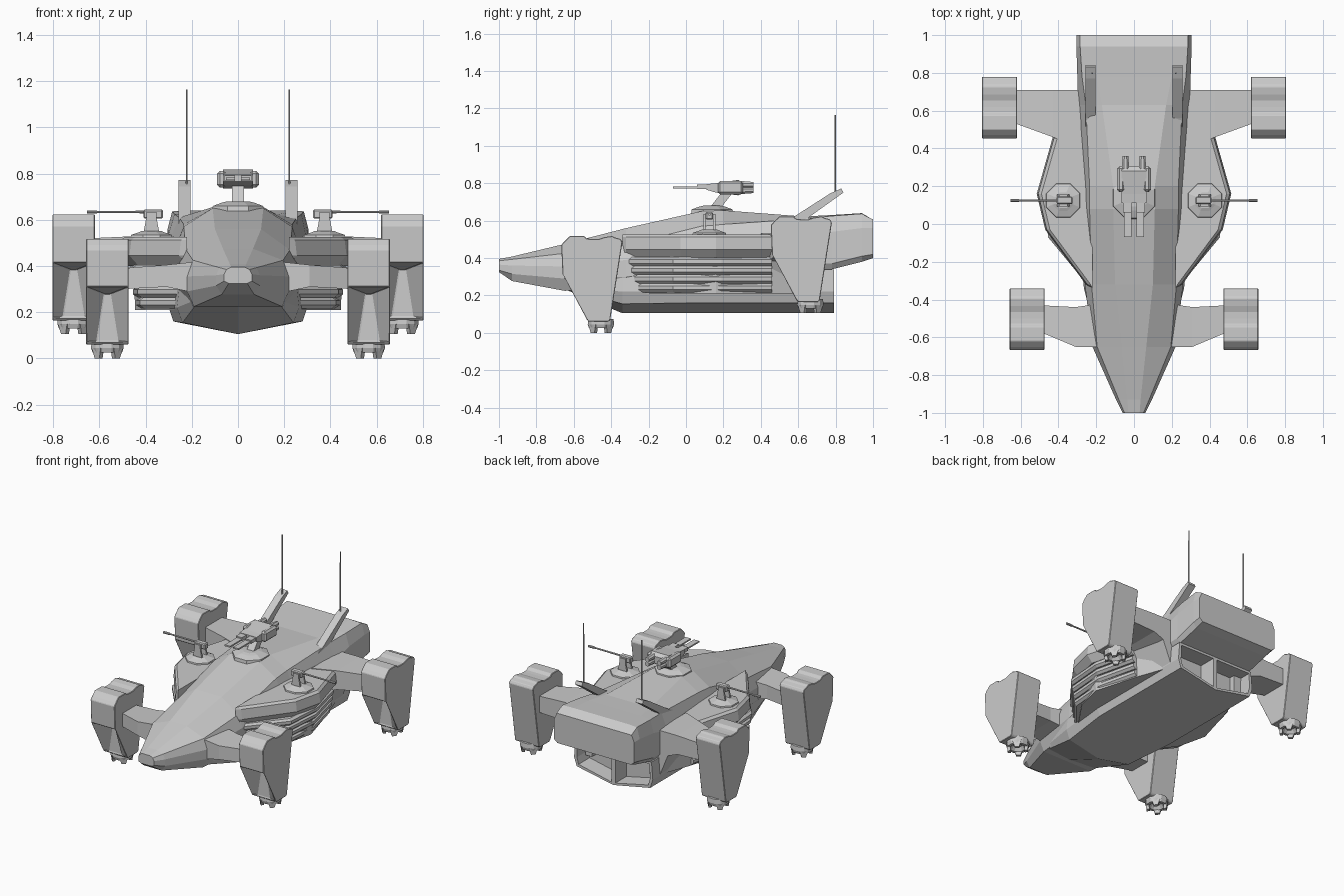
import bpy, bmesh, math
from mathutils import Vector

if "Cube" in bpy.data.objects:
    bpy.data.objects.remove(bpy.data.objects["Cube"])


def finish(name, bm, mirror=False, bevel=0.0):
    bmesh.ops.recalc_face_normals(bm, faces=bm.faces)
    me = bpy.data.meshes.new(name)
    bm.to_mesh(me)
    bm.free()
    ob = bpy.data.objects.new(name, me)
    bpy.context.collection.objects.link(ob)
    if bevel:
        b = ob.modifiers.new("bevel", "BEVEL")
        b.width, b.segments, b.limit_method = bevel, 1, "ANGLE"
    if mirror:
        ob.modifiers.new("mirror", "MIRROR").use_mirror_merge = False
    return ob


def loft_bm(rings):
    """Skin a list of equal-length closed rings and cap both ends."""
    bm = bmesh.new()
    vs = [[bm.verts.new(p) for p in r] for r in rings]
    n = len(rings[0])
    for a, b in zip(vs, vs[1:]):
        for i in range(n):
            j = (i + 1) % n
            bm.faces.new((a[i], a[j], b[j], b[i]))
    bm.faces.new(vs[0][::-1])
    bm.faces.new(vs[-1])
    bmesh.ops.recalc_face_normals(bm, faces=bm.faces)
    return bm


def loft(name, rings, **kw):
    return finish(name, loft_bm(rings), **kw)


def box(name, x, y, z, **kw):
    ring = lambda h: [(x[0], y[0], h), (x[1], y[0], h), (x[1], y[1], h), (x[0], y[1], h)]
    return loft(name, [ring(z[0]), ring(z[1])], **kw)


def slab_rings(prof, x0, x1):
    """Side profile (y, z) extruded across x."""
    return [[(x, y, z) for y, z in prof] for x in (x0, x1)]


def lathe(name, c, prof, n=8, **kw):
    """(radius, z) steps around a vertical axis at c = (x, y)."""
    return loft(name, [[(c[0] + r * math.cos((i + .5) * math.tau / n),
                         c[1] + r * math.sin((i + .5) * math.tau / n), z)
                        for i in range(n)] for r, z in prof], **kw)


def rod(name, a, b, r0, r1=None, n=8, **kw):
    a, b = Vector(a), Vector(b)
    q = (b - a).to_track_quat("Z", "Y")
    ring = lambda c, r: [c + q @ Vector((r * math.cos((i + .5) * math.tau / n),
                                         r * math.sin((i + .5) * math.tau / n), 0)) for i in range(n)]
    return loft(name, [ring(a, r0), ring(b, r1 or r0)], **kw)


# Upper hull: half sections (x, z) along y, from belly to roof
sections = [
    (-1.0, [(.04, .325), (.06, .335), (.06, .365), (.05, .385), (.03, .395)]),
    (-.93, [(.07, .277), (.095, .315), (.095, .36), (.08, .393), (.035, .408)]),
    (-.65, [(.19, .225), (.22, .29), (.22, .355), (.195, .425), (.065, .475)]),
    (-.32, [(.22, .23), (.26, .30), (.26, .39), (.225, .47), (.10, .56)]),
    (.08, [(.27, .34), (.285, .36), (.28, .44), (.235, .57), (.11, .65)]),
    (.20, [(.27, .34), (.285, .36), (.285, .45), (.235, .58), (.11, .655)]),
    (.63, [(.28, .34), (.30, .37), (.30, .50), (.255, .61), (.17, .622)]),
    (.78, [(.28, .34), (.30, .37), (.30, .54), (.275, .625), (.20, .63)]),
    (.94, [(.28, .38), (.305, .41), (.305, .56), (.285, .637), (.20, .64)]),
    (1.0, [(.28, .40), (.305, .42), (.305, .56), (.285, .605), (.20, .605)]),
]
loft("upper_hull", [[(x, y, z) for x, z in h] + [(-x, y, z) for x, z in h[::-1]]
                    for y, h in sections])

# V-shaped keel, each half with a recessed exhaust bay at the back
keel = [(-.64, [(0, .23), (.18, .235), (.19, .25), (.19, .34), (0, .34)]),
        (-.34, [(0, .105), (.24, .155), (.265, .22), (.25, .34), (0, .34)]),
        (.0, [(0, .105), (.28, .16), (.30, .22), (.29, .34), (0, .34)]),
        (.79, [(0, .105), (.28, .16), (.30, .22), (.29, .34), (0, .34)])]
bm = loft_bm([[(x, y, z) for x, z in h] for y, h in keel])
back = [f for f in bm.faces if f.calc_center_median().y > .78]
bmesh.ops.inset_individual(bm, faces=back, thickness=.022)
bmesh.ops.inset_individual(bm, faces=back, thickness=0, depth=-.12)
finish("keel", bm, mirror=True)

# Side sponsons with stacked louvres underneath
plan = [(.22, -.34), (.255, -.32), (.47, -.03), (.515, .16), (.43, .46), (.34, .71), (.22, .71)]


def level(d, z):
    return [(max(.2, x - (d if x > .23 else 0)), y, z) for x, y in plan]


loft("sponson", [level(.04, .40), level(.0, .445), level(.008, .512), level(.025, .526)], mirror=True)
loft("sponson_core", [level(.07, .21), level(.06, .42)], mirror=True)
louvre = [(.20, -.33), (.24, -.33), (.455, -.07), (.475, .19), (.41, .46), (.20, .46)]
for i in range(4):
    z = .217 + i * .047
    d = .010 * (3 - i)
    ring = lambda e, h: [(x - (d + e if x > .21 else 0), y, h) for x, y in louvre]
    loft("louvre", [ring(.016, z), ring(0, z + .014), ring(0, z + .034), ring(.016, z + .047)], mirror=True)
# Rear flange joining the sponson to the keel
loft("rear_flange", [[(.28, .42, .18), (.28, .71, .18), (.28, .71, .52), (.28, .42, .52)],
                     [(.40, .45, .40), (.37, .71, .40), (.37, .71, .52), (.43, .46, .52)]], mirror=True)


def arm(name, pts):
    """Strut given as (x, y0, y1, z0, z1) stations."""
    loft(name, [[(x, a, l), (x, b, l), (x, b, h), (x, a, h)] for x, a, b, l, h in pts], mirror=True)


arm("front_arm", [(.17, -.65, -.42, .28, .42), (.31, -.65, -.44, .31, .405), (.50, -.57, -.43, .30, .39)])
arm("rear_arm", [(.28, .40, .71, .34, .53), (.43, .46, .71, .40, .53), (.65, .54, .71, .41, .52)])

# Four thruster pods: body with a carved front, nozzle with claws
pod = [(-.212, .47), (-.205, .31), (-.075, .07), (-.065, .06), (.04, .06), (.05, .07), (.115, .485),
       (.105, .502), (.075, .51), (.06, .518), (.02, .512), (-.01, .502), (-.045, .502), (-.075, .504),
       (-.09, .518), (-.165, .518), (-.195, .49)]
for label, px, py, pz in (("front", .566, -.455, 0), ("rear", .712, .665, .105)):
    bm = loft_bm(slab_rings([(py + y, pz + z) for y, z in pod], px - .092, px + .092))
    slope = min(bm.faces, key=lambda f: (f.calc_center_median() - Vector((px, py - .14, pz + .19))).length)
    bmesh.ops.inset_individual(bm, faces=[slope], thickness=.006)
    for v in slope.verts:
        s = 1 if v.co.x > px else -1
        v.co = (px + s * .014, py - .07, pz + .28) if v.co.z > pz + .19 else (px + s * .045, py - .071, pz + .075)
    finish(label + "_pod", bm, bevel=.006, mirror=True)
    lathe(label + "_nozzle", (px, py), [(.07, pz + .075), (.073, pz + .045), (.066, pz + .025),
                                        (.048, pz + .025), (.03, pz + .05)], n=12, mirror=True)
    for k in range(4):
        a = math.pi / 4 + k * math.pi / 2
        u, v = Vector((math.cos(a), math.sin(a), 0)), Vector((-math.sin(a), math.cos(a), 0))
        c = Vector((px, py, pz))
        ring = lambda r, w, z: [c + u * (r + i) + v * j + Vector((0, 0, z))
                                for i, j in ((-.012, -w), (.008, -w), (.008, w), (-.012, w))]
        loft(label + "_claw", [ring(.06, .028, .045), ring(.055, .014, 0)], mirror=True)

# Side gun turrets pointing outward
gx, gy = .375, .125
lathe("side_turret_base", (gx, gy), [(.10, .515), (.095, .535), (.06, .546), (.045, .552)], mirror=True)
for dy in (-.032, .02):
    loft("side_gun_bracket", [[(gx - w, gy + dy, z), (gx + w, gy + dy, z),
                               (gx + w, gy + dy + .012, z), (gx - w, gy + dy + .012, z)]
                              for w, z in ((.035, .54), (.022, .61), (.022, .635))], mirror=True)
box("side_gun_body", (.325, .41), (gy - .02, gy + .02), (.605, .645), bevel=.006, mirror=True)
rod("side_gun_barrel", (.40, gy, .634), (.655, gy, .634), .006, .005, mirror=True)
rod("side_gun_muzzle", (.61, gy, .634), (.655, gy, .634), .008, mirror=True)

# Central roof turret with twin barrels
lathe("roof_turret_base", (0, .14), [(.122, .635), (.118, .66), (.075, .675), (.05, .68)])
loft("roof_turret_post", slab_rings([(.12, .66), (.18, .66), (.25, .75), (.19, .75)], -.026, .026))
loft("roof_gun_body", slab_rings([(.11, .765), (.16, .75), (.28, .735), (.305, .75), (.305, .80), (.28, .818),
                                  (.16, .80), (.11, .795)], -.065, .065))
box("roof_gun_side", (.05, .09), (.17, .305), (.74, .812), bevel=.012, mirror=True)
box("roof_gun_shroud", (.012, .058), (.06, .14), (.768, .792), mirror=True)
box("roof_gun_barrel", (.012, .052), (-.07, .10), (.773, .783), mirror=True)
for z in (.762, .792):
    rod("roof_gun_canister", (.045, .29, z), (.045, .36, z), .022, .016, mirror=True)

# Swept tail fins and whip antennas
loft("tail_fin", slab_rings([(.46, .56), (.56, .61), (.77, .745), (.83, .772), (.842, .75), (.66, .62), (.62, .56)],
                            .205, .257), mirror=True)
rod("antenna", (.222, .798, .74), (.222, .798, 1.165), .005, .004, n=6, mirror=True)
